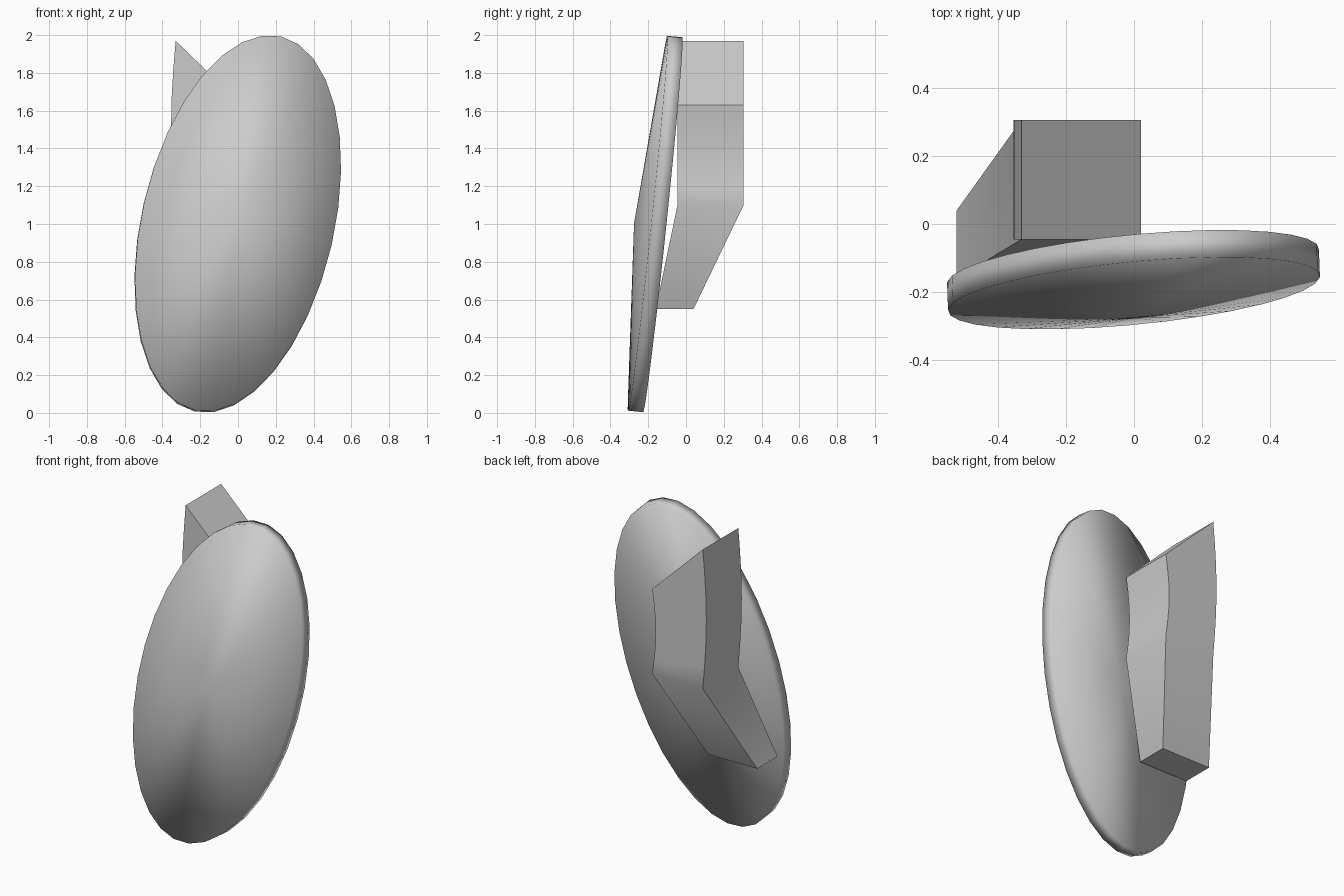
import bpy, bmesh, math
from mathutils import Vector

if "Cube" in bpy.data.objects:
    bpy.data.objects.remove(bpy.data.objects["Cube"])


def finish(name, bm):
    bmesh.ops.recalc_face_normals(bm, faces=bm.faces[:])
    mesh = bpy.data.meshes.new(name)
    bm.to_mesh(mesh)
    bm.free()
    obj = bpy.data.objects.new(name, mesh)
    bpy.context.collection.objects.link(obj)
    for p in mesh.polygons:
        p.use_smooth = True
    return obj


# Oval shield: tilted elliptical plate with a shallow cone front and flat back
SIDES, THICK = 32, 0.08
LONG, SHORT, LEAN = 1.015, 0.509, math.radians(12.95)
SLOPE_X, SLOPE_Z = 0.038, 0.098
CENTRE = Vector((0, -0.203, 1.004))
back = Vector((-SLOPE_X, 1, -SLOPE_Z)).normalized() * THICK

bm = bmesh.new()
front_ring, back_ring = [], []
for i in range(SIDES):
    t = 2 * math.pi * i / SIDES
    u, v = SHORT * math.sin(t), LONG * math.cos(t)
    x = u * math.cos(LEAN) + v * math.sin(LEAN)
    z = v * math.cos(LEAN) - u * math.sin(LEAN)
    p = CENTRE + Vector((x, SLOPE_X * x + SLOPE_Z * z, z))
    front_ring.append(bm.verts.new(p))
    back_ring.append(bm.verts.new(p + back))
apex = bm.verts.new(CENTRE + Vector((0, -0.072, 0)))
hub = bm.verts.new(CENTRE + back)
for i in range(SIDES):
    j = (i + 1) % SIDES
    bm.faces.new((front_ring[i], front_ring[j], apex))
    bm.faces.new((back_ring[j], back_ring[i], hub))
    bm.faces.new((front_ring[j], front_ring[i], back_ring[i], back_ring[j]))
finish("shield", bm)

# Arm: slightly bowed upper section with a slanted top, bent forearm below
SEGS = 6
bm = bmesh.new()
sections = []
for k in range(SEGS + 1):
    t = k / SEGS
    bow = -0.024 * math.sin(math.pi * t)
    z_left = 1.97 + (1.10 - 1.97) * t
    z_right = 1.63 + (1.10 - 1.63) * t
    sections.append((-0.33 + bow, 0.02 + bow, -0.045, 0.305, z_left, z_right))
sections.append((-0.52, -0.18, -0.16, 0.04, 0.55, 0.55))
loops = [[bm.verts.new(c) for c in ((x0, y0, zl), (x1, y0, zr), (x1, y1, zr), (x0, y1, zl))]
         for x0, x1, y0, y1, zl, zr in sections]
for a, b in zip(loops, loops[1:]):
    for i in range(4):
        j = (i + 1) % 4
        bm.faces.new((a[i], a[j], b[j], b[i]))
bm.faces.new(loops[0])
bm.faces.new(loops[-1][::-1])
arm = finish("arm", bm)

bpy.ops.object.select_all(action='DESELECT')
arm.select_set(True)
bpy.context.view_layer.objects.active = arm
bpy.ops.object.shade_smooth_by_angle(angle=math.radians(40))
